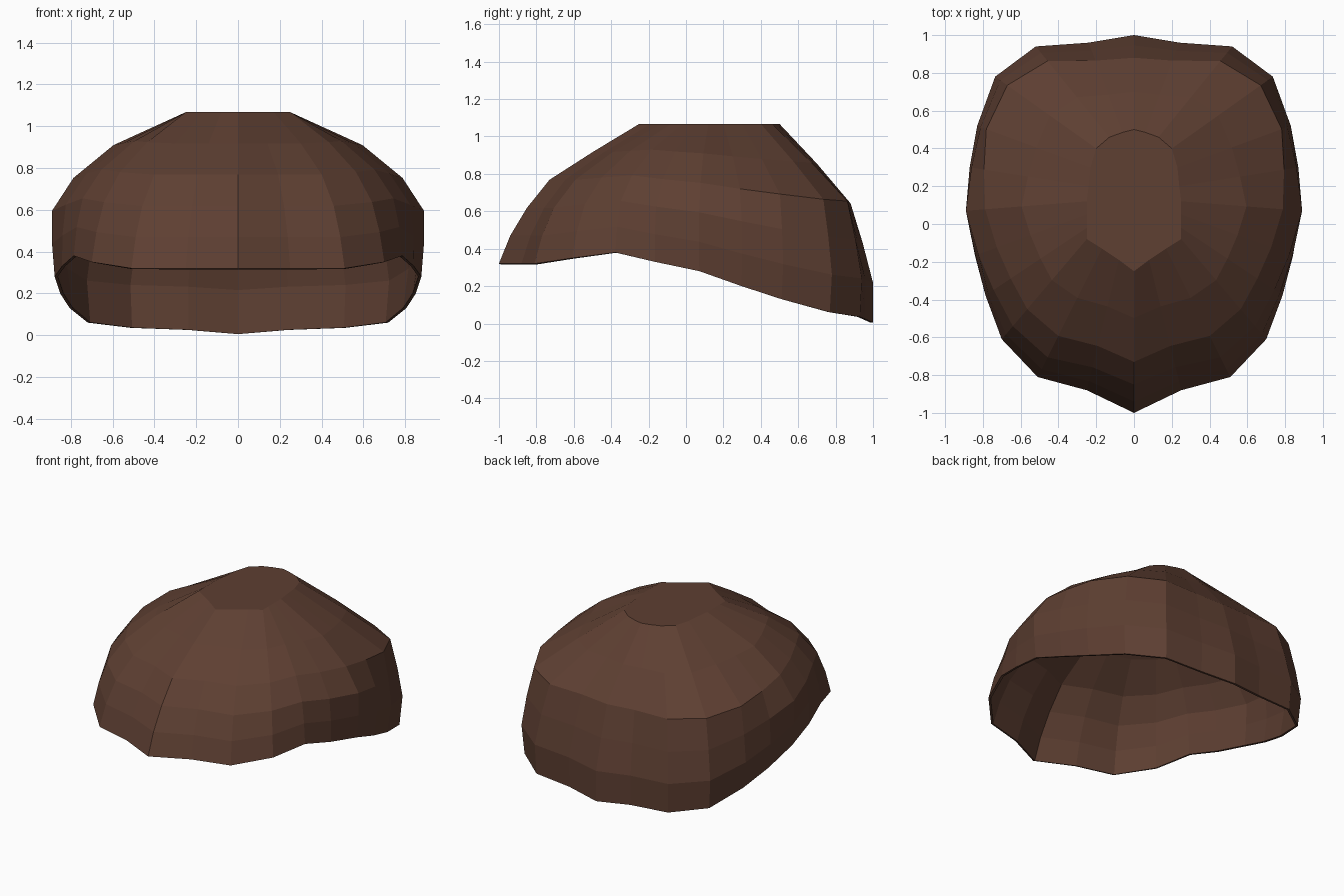
import bpy
import bmesh
from mathutils import Vector

cube = bpy.data.objects.get("Cube")
if cube:
    bpy.data.objects.remove(cube)

# Material
brown = bpy.data.materials.new("dark brown")
brown.use_nodes = True
colour = (0.112, 0.05, 0.032, 1)
brown.diffuse_color = colour
shader = next(n for n in brown.node_tree.nodes if n.type == "BSDF_PRINCIPLED")
shader.inputs["Base Color"].default_value = colour
shader.inputs["Roughness"].default_value = 0.9

# Half outlines from front centre to back centre: widest plan and rim height
outline = [(0, -1, .32), (.25, -.88, .32), (.51, -.81, .32), (.7, -.61, .35),
           (.79, -.38, .38), (.85, -.17, .33), (.89, .07, .28), (.87, .3, .2),
           (.83, .52, .13), (.735, .78, .06), (.52, .94, .035), (.24, .96, .025),
           (0, 1, .005)]

# Matching half outline of the flat crown
crown = [(0, -.25), (.08, -.19), (.17, -.13), (.25, -.08), (.25, -.02), (.25, .05),
         (.25, .12), (.24, .2), (.23, .3), (.2, .4), (.13, .46), (.06, .485), (0, .5)]
top_z = 1.067

# Outward reach at evenly spaced heights, from crown to rim, keyed by column
profiles = [(0, [0, .33, .64, .8, .92, 1]),      # front centre
            (3, [0, .41, .7, .87, .95, 1]),      # front corner
            (6, [0, .54, .84, 1, 1, .98]),       # side
            (8, [0, .48, .92, .97, 1, .96]),     # back corner
            (12, [0, .4, .76, .89, 1, 1])]       # back centre


def reach_at(column):
    """Profile at a column, blended from the two nearest keyed ones."""
    for (start, first), (end, last) in zip(profiles, profiles[1:]):
        if column <= end:
            t = (column - start) / (end - start)
            return [a + (b - a) * t for a, b in zip(first, last)]


def meridian(column):
    """Points running down the shell from the crown to the rim."""
    x, y, rim_z = outline[column]
    cx, cy = crown[column]
    reach = reach_at(column)
    return [Vector((cx + (x - cx) * r, cy + (y - cy) * r,
                    top_z + (rim_z - top_z) * k / (len(reach) - 1)))
            for k, r in enumerate(reach)]


# Columns around the whole shell, the second half mirrored
half = [meridian(i) for i in range(len(outline))]
mirrored = [[Vector((-p.x, p.y, p.z)) for p in col] for col in half[-2:0:-1]]

bm = bmesh.new()
columns = [[bm.verts.new(p) for p in col] for col in half + mirrored]
for a, b in zip(columns, columns[1:] + columns[:1]):
    for k in range(len(a) - 1):
        bm.faces.new((a[k], a[k + 1], b[k + 1], b[k]))
bm.faces.new([col[0] for col in columns])
bmesh.ops.recalc_face_normals(bm, faces=bm.faces)

# Make sure the shell's normals point outward
bm.faces.ensure_lookup_table()
if bm.faces[-1].normal.z < 0:
    bmesh.ops.reverse_faces(bm, faces=bm.faces)

mesh = bpy.data.meshes.new("cap_shell")
bm.to_mesh(mesh)
bm.free()
mesh.materials.append(brown)
shell = bpy.data.objects.new("cap_shell", mesh)
bpy.context.collection.objects.link(shell)

# Thin wall, open underneath
wall = shell.modifiers.new("wall", "SOLIDIFY")
wall.thickness = 0.015
wall.offset = -1
